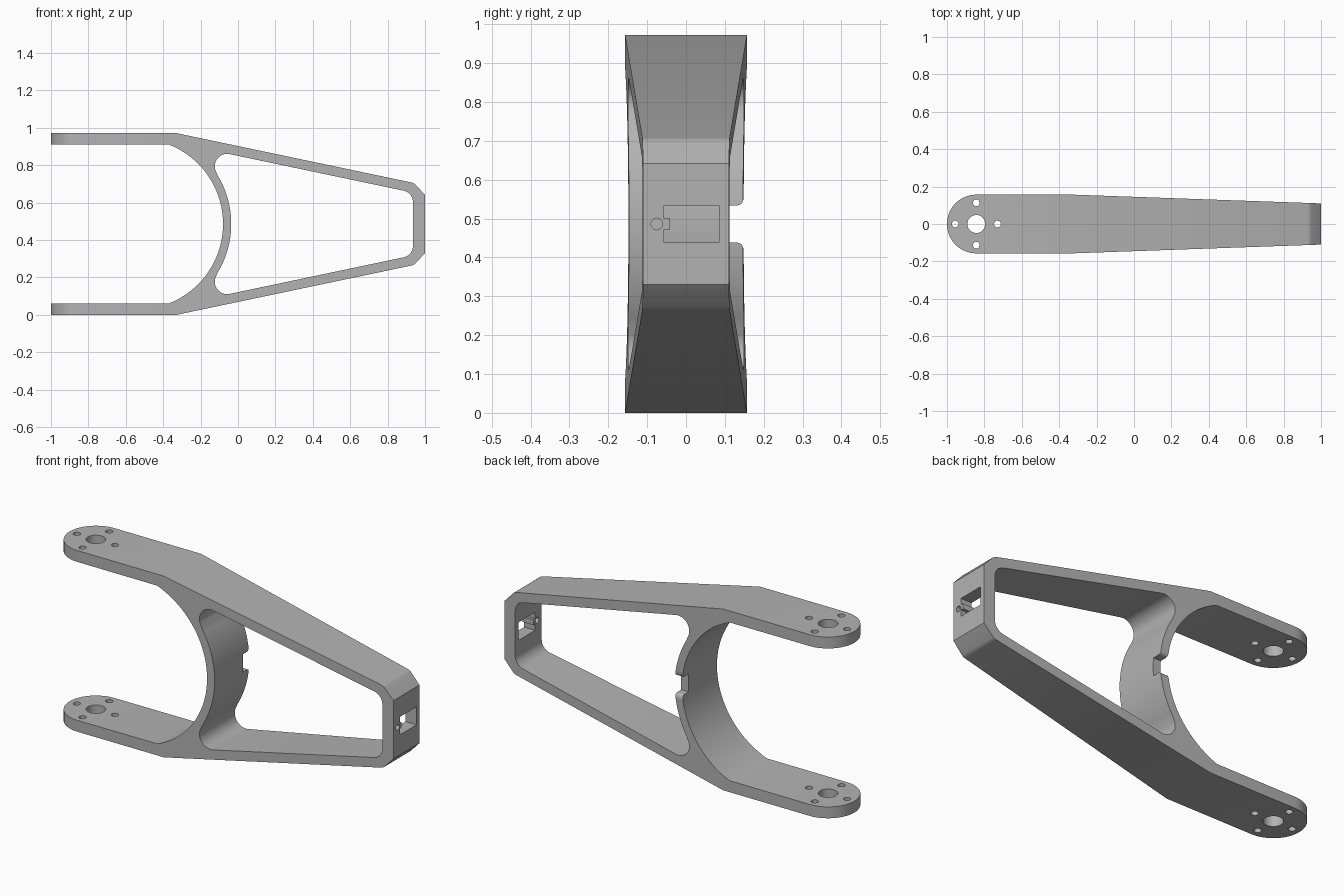
import bpy, bmesh
from math import sin, cos, radians

cube = bpy.data.objects.get("Cube")
if cube:
    bpy.data.objects.remove(cube, do_unlink=True)

MID = 0.486  # height of the mirror plane

grey = bpy.data.materials.new("plain grey")
grey.use_nodes = True
grey.diffuse_color = (0.45, 0.45, 0.45, 1)
grey.node_tree.nodes["Principled BSDF"].inputs["Base Color"].default_value = grey.diffuse_color


def arc(cx, cy, r, a0, a1, n):
    """Points along an arc, angles in degrees."""
    angles = [radians(a0 + (a1 - a0) * i / n) for i in range(n + 1)]
    return [(cx + r * cos(a), cy + r * sin(a)) for a in angles]


def mirrored(half):
    """Close an upper half profile with its reflection below the mid plane."""
    return half + [(u, 2 * MID - v) for u, v in reversed(half)]


def prism(name, profile, axis, lo, hi):
    """Extrude a closed 2D profile along x, y or z."""
    place = {"x": lambda u, v, w: (w, u, v),
             "y": lambda u, v, w: (u, w, v),
             "z": lambda u, v, w: (u, v, w)}[axis]
    bm = bmesh.new()
    rings = [[bm.verts.new(place(u, v, w)) for u, v in profile] for w in (lo, hi)]
    for ring in rings:
        bm.faces.new(ring)
    n = len(profile)
    for i in range(n):
        j = (i + 1) % n
        bm.faces.new((rings[0][i], rings[0][j], rings[1][j], rings[1][i]))
    bmesh.ops.recalc_face_normals(bm, faces=bm.faces)
    mesh = bpy.data.meshes.new(name)
    bm.to_mesh(mesh)
    bm.free()
    mesh.materials.append(grey)
    obj = bpy.data.objects.new(name, mesh)
    bpy.context.collection.objects.link(obj)
    return obj


def disc(cx, cy, r, n=32):
    return arc(cx, cy, r, 0, 360, n)[:-1]


# Side silhouette: arms, sloping rails, end plate and round cradle
outer = mirrored(
    arc(-0.536, MID, 0.456, 1.5, 68.5, 24)
    + [(-1.05, 0.911), (-1.05, 0.972), (-0.33, 0.972)]
    + arc(0.918, 0.664, 0.045, 78, 50, 4)
    + [(1.0, 0.642)])
frame = prism("forked_arm_frame", outer, "y", -0.3, 0.3)

# Opening between the cradle and the end plate
window = mirrored(
    arc(-0.536, MID, 0.5, 1.5, 31.5, 12)
    + arc(-0.058, 0.795, 0.066, 213, 78, 14)
    + arc(0.875, 0.605, 0.06, 78, 0, 8))
cuts = [prism("window_cutter", window, "y", -0.5, 0.5)]

# Plan outline: rounded arm tips and a slight taper
plan = arc(-0.843, 0, 0.157, 90, 270, 32) + [
    (-0.33, -0.157), (1.0, -0.11), (1.0, 0.11), (-0.33, 0.157)]
plan_body = prism("plan_outline", plan, "z", -0.5, 1.5)

# Bearing and bolt holes through both arms
cuts.append(prism("bearing_cutter", disc(-0.843, 0, 0.048), "z", -0.6, 1.6))
for k in range(4):
    a = radians(90 * k)
    hole = disc(-0.843 + 0.113 * cos(a), 0.113 * sin(a), 0.018, 20)
    cuts.append(prism("bolt_cutter", hole, "z", -0.6, 1.6))

# Cable notch with rounded lips on the back of the cradle
notch = mirrored([(0.25, 0.549), (0.148, 0.549)]
                 + arc(0.132, 0.549, 0.015, 0, -90, 6)[1:]
                 + [(0.095, 0.534)])
cuts.append(prism("notch_cutter", notch, "x", -0.2, 0.15))

# Connector slot with a small tab, and a screw hole, in the end plate
slot = mirrored([(0.085, 0.534), (-0.057, 0.534), (-0.057, 0.5), (-0.041, 0.5)])
cuts.append(prism("slot_cutter", slot, "x", 0.85, 1.1))
cuts.append(prism("screw_cutter", disc(-0.075, MID, 0.015, 20), "x", 0.85, 1.1))

# Combine the shapes and bake the result
for tool, mode in [(plan_body, "INTERSECT")] + [(c, "DIFFERENCE") for c in cuts]:
    tool.hide_render = True
    mod = frame.modifiers.new(tool.name, "BOOLEAN")
    mod.operation, mod.solver, mod.object = mode, "EXACT", tool
bpy.context.view_layer.update()
baked = bpy.data.meshes.new_from_object(
    frame.evaluated_get(bpy.context.evaluated_depsgraph_get()))
frame.modifiers.clear()
frame.data = baked
for tool in [plan_body] + cuts:
    bpy.data.objects.remove(tool, do_unlink=True)

# Smooth the round walls, keep the edges crisp
bpy.ops.object.select_all(action="DESELECT")
frame.select_set(True)
bpy.context.view_layer.objects.active = frame
bpy.ops.object.shade_smooth_by_angle(angle=radians(25))
